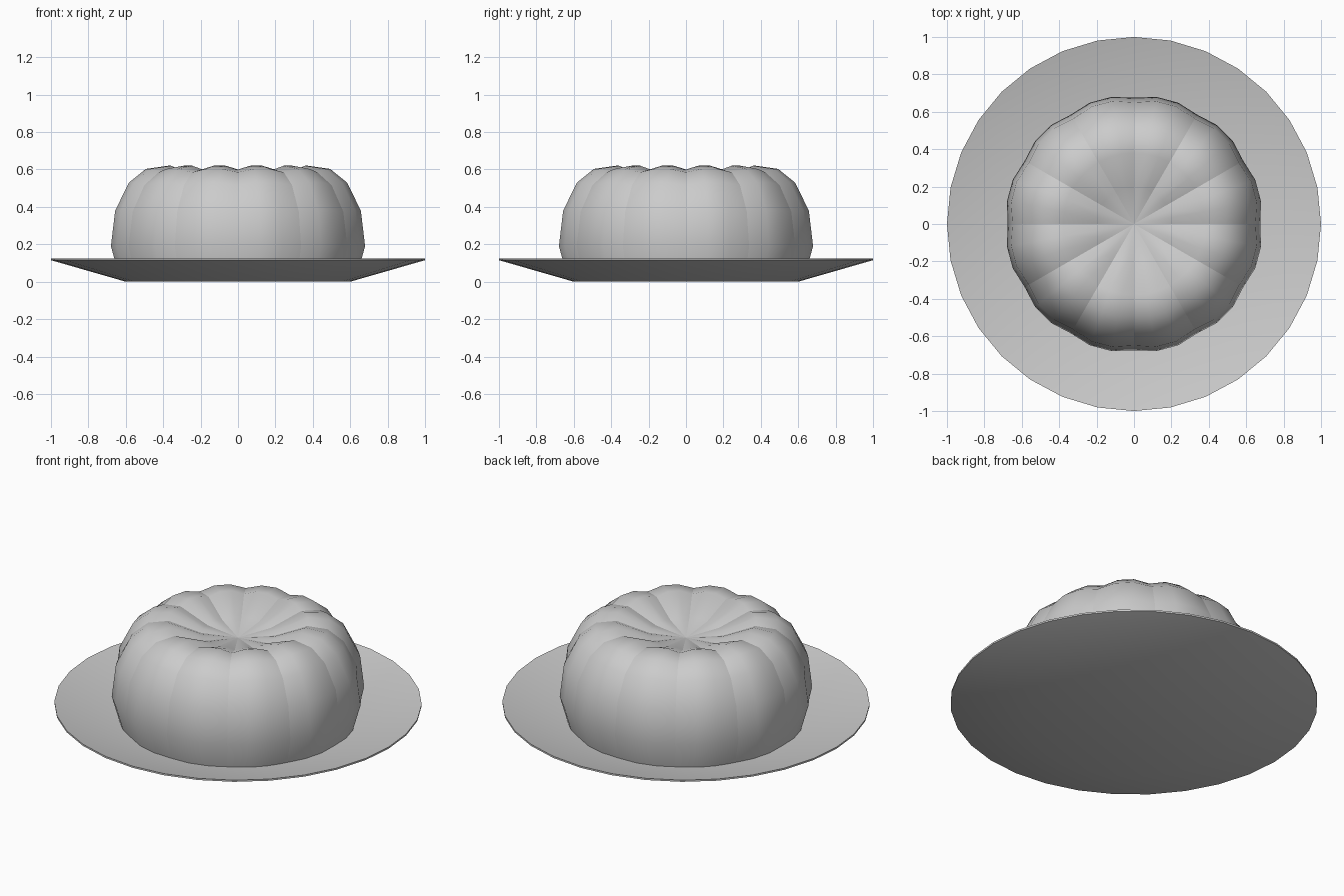
import bpy, bmesh
from math import cos, sin, pi

if "Cube" in bpy.data.objects:
    bpy.data.objects.remove(bpy.data.objects["Cube"])


def lathe(name, profile, segs, radius_z, sharp_every=0, angle=0.6):
    """Revolve (r, z) points; points with r == 0 become single poles."""
    bm = bmesh.new()
    rings = []
    for i, (r, z) in enumerate(profile):
        if r == 0:
            rings.append([bm.verts.new((0, 0, z))] * segs)
            continue
        ring = []
        for k in range(segs):
            a = 2 * pi * k / segs
            rr, zz = radius_z(i, k)
            ring.append(bm.verts.new((rr * cos(a), rr * sin(a), zz)))
        rings.append(ring)
    for lo, hi in zip(rings, rings[1:]):
        for k in range(segs):
            n = (k + 1) % segs
            quad = list(dict.fromkeys((lo[k], lo[n], hi[n], hi[k])))
            bm.faces.new(quad)
    bmesh.ops.recalc_face_normals(bm, faces=bm.faces)
    for f in bm.faces:
        f.smooth = True
    for e in bm.edges:
        if e.calc_face_angle(0) > angle:
            e.smooth = False
    # creases running along the grooves
    if sharp_every:
        for lo, hi in zip(rings, rings[1:]):
            for k in range(0, segs, sharp_every):
                e = bm.edges.get((lo[k], hi[k]))
                if e:
                    e.smooth = False
    me = bpy.data.meshes.new(name)
    bm.to_mesh(me)
    bm.free()
    ob = bpy.data.objects.new(name, me)
    bpy.context.collection.objects.link(ob)
    return ob


# Plate: shallow dish with a thin rim
plate = [(0, 0), (0.6, 0), (1.0, 0.115), (1.0, 0.125), (0.6, 0.025), (0, 0.025)]
lathe("plate", plate, 32, lambda i, k: plate[i])

# Cake: twelve lobes, three segments each, with a dimpled top
ridge = [(0, 0.03), (0.645, 0.03), (0.69, 0.19), (0.667, 0.38), (0.592, 0.53),
         (0.5, 0.603), (0.38, 0.62), (0.2, 0.545), (0, 0.515)]
groove = [(0, 0.03), (0.635, 0.03), (0.675, 0.19), (0.65, 0.375), (0.578, 0.516),
          (0.49, 0.585), (0.38, 0.6), (0.2, 0.535), (0, 0.515)]
lathe("cake", ridge, 36, lambda i, k: groove[i] if k % 3 == 0 else ridge[i],
      sharp_every=3, angle=0.9)
